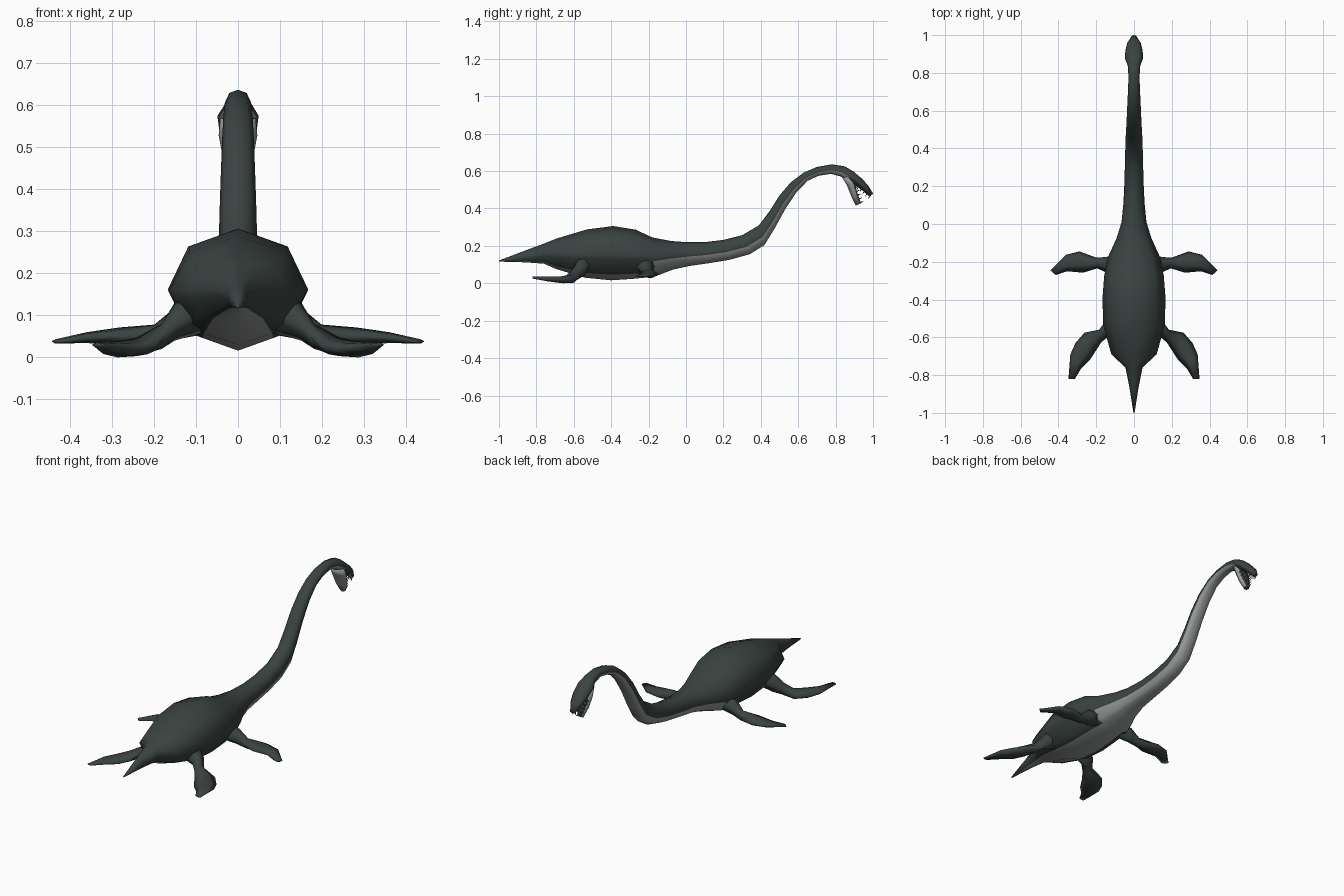
import bpy, bmesh, math
from mathutils import Vector

if "Cube" in bpy.data.objects:
    bpy.data.objects.remove(bpy.data.objects["Cube"])


def material(name, rgb):
    m = bpy.data.materials.new(name)
    m.diffuse_color = (*rgb, 1)
    m.use_nodes = True
    m.node_tree.nodes["Principled BSDF"].inputs["Base Color"].default_value = m.diffuse_color
    return m


SKIN = material("dark_slate_skin", (0.043, 0.057, 0.054))
BELLY = material("pale_grey_belly", (0.31, 0.33, 0.32))
TOOTH = material("grey_teeth", (0.14, 0.15, 0.14))


def finish(name, bm, mats, smooth=True):
    bmesh.ops.recalc_face_normals(bm, faces=bm.faces[:])
    me = bpy.data.meshes.new(name)
    bm.to_mesh(me)
    bm.free()
    for m in mats:
        me.materials.append(m)
    for p in me.polygons:
        p.use_smooth = smooth
    ob = bpy.data.objects.new(name, me)
    bpy.context.collection.objects.link(ob)
    return ob


def loft(rings, pale=lambda row, k: 0):
    """Skin a list of point rings and cap both ends."""
    bm = bmesh.new()
    rows = [[bm.verts.new(p) for p in r] for r in rings]
    n = len(rows[0])
    for i in range(len(rows) - 1):
        for k in range(n):
            j = (k + 1) % n
            f = bm.faces.new((rows[i][k], rows[i][j], rows[i + 1][j], rows[i + 1][k]))
            f.material_index = pale(i, k)
    bm.faces.new(rows[0])
    bm.faces.new(rows[-1])
    return bm


# Octagon half section, with extra points where the belly colour may end
HALF = [(0, 1), (.707, .707), (1, 0), (.912, -.212), (.707, -.707), (.5, -.793), (0, -1)]
SECTION = HALF + [(-u, v) for u, v in HALF[5:0:-1]]


def section(yt, zt, yb, zb, hw):
    top, bot = Vector((0, yt, zt)), Vector((0, yb, zb))
    mid, up = (top + bot) / 2, (top - bot) / 2
    return [mid + up * v + Vector((hw * u, 0, 0)) for u, v in SECTION]


def from_bottom(k):
    return 5 - k if k < 6 else k - 6


# Body, tail and neck: top y,z / bottom y,z / half width
BODY = [
    (-1.0, .122, -1.0, .116, .003), (-.86, .175, -.86, .112, .025),
    (-.76, .212, -.76, .105, .045), (-.69, .24, -.69, .075, .12),
    (-.53, .288, -.54, .03, .163), (-.39, .306, -.40, .016, .167),
    (-.27, .287, -.28, .024, .158), (-.18, .245, -.17, .035, .138),
    (-.08, .226, -.07, .073, .092), (0, .22, .02, .093, .066),
    (.1, .22, .12, .107, .056), (.2, .232, .23, .125, .051),
    (.3, .257, .34, .155, .048), (.39, .31, .42, .205, .046),
    (.45, .39, .475, .295, .044), (.50, .47, .53, .395, .041),
    (.56, .54, .59, .485, .038), (.63, .592, .65, .548, .035),
    (.70, .622, .71, .575, .032), (.78, .636, .775, .585, .029),
    (.85, .625, .825, .572, .033), (.895, .598, .862, .55, .049),
    (.94, .56, .905, .525, .045), (.975, .522, .945, .495, .035),
    (1.0, .48, .982, .463, .015)]


def body_pale(row, k):
    y = BODY[row][0]
    limit = 0 if y > .87 else 3 if y > -.2 else 1
    return int(from_bottom(k) < limit)


finish("body_neck_and_head", loft([section(*r) for r in BODY], body_pale), [SKIN, BELLY])

# Open lower jaw, pale outside and dark inside the mouth
JAW = [(.89, .572, .835, .565, .042), (.905, .53, .86, .525, .046),
       (.917, .48, .886, .46, .035), (.935, .428, .908, .415, .016)]
finish("lower_jaw", loft([section(*r) for r in JAW],
                         lambda i, k: int(from_bottom(k) < 5)), [SKIN, BELLY])


# Flippers: leading x,y / trailing x,y / height / half thickness
def flipper(name, stations):
    rings = []
    for lx, ly, tx, ty, z, t in stations:
        a, b = Vector((lx, ly, z)), Vector((tx, ty, z))
        up = Vector((0, 0, t))
        p, q = a.lerp(b, .3), a.lerp(b, .7)
        rings.append([a, p + up, q + up * .8, b, q - up * .8, p - up])
    ob = finish(name, loft(rings), [SKIN])
    ob.modifiers.new("mirror", 'MIRROR')


flipper("neck_end_flippers", [
    (.08, -.16, .08, -.29, .10, .045), (.15, -.175, .15, -.255, .08, .038),
    (.20, -.178, .195, -.235, .053, .025), (.288, -.145, .27, -.258, .05, .021),
    (.36, -.163, .355, -.25, .047, .013), (.443, -.245, .415, -.27, .038, .005)])
flipper("tail_end_flippers", [
    (.08, -.50, .08, -.60, .11, .05), (.155, -.52, .14, -.60, .085, .045),
    (.185, -.56, .172, -.625, .05, .03), (.262, -.575, .195, -.66, .025, .022),
    (.31, -.63, .23, -.715, .019, .019), (.337, -.69, .28, -.765, .022, .014),
    (.347, -.82, .313, -.82, .03, .005)])

# Small pointed teeth along both jaws
bm = bmesh.new()


def tooth(base, tip, r=.005):
    d = (tip - base)
    rot = d.to_track_quat('Z', 'Y').to_matrix().to_4x4()
    rot.translation = (base + tip) / 2
    bmesh.ops.create_cone(bm, cap_ends=True, segments=4, radius1=r, radius2=0,
                          depth=d.length, matrix=rot)


for side in (-1, 1):
    for i in range(5):
        t = i / 4
        x = side * (.036 - .026 * t)
        up = Vector((x, .925 + .06 * t, .522 - .05 * t))
        tooth(up, up + Vector((0, -.012, -.024)))
        low = Vector((x * .9, .902 + .028 * t, .51 - .08 * t))
        tooth(low, low + Vector((0, .022, .01)))
finish("teeth", bm, [TOOTH], smooth=False)
